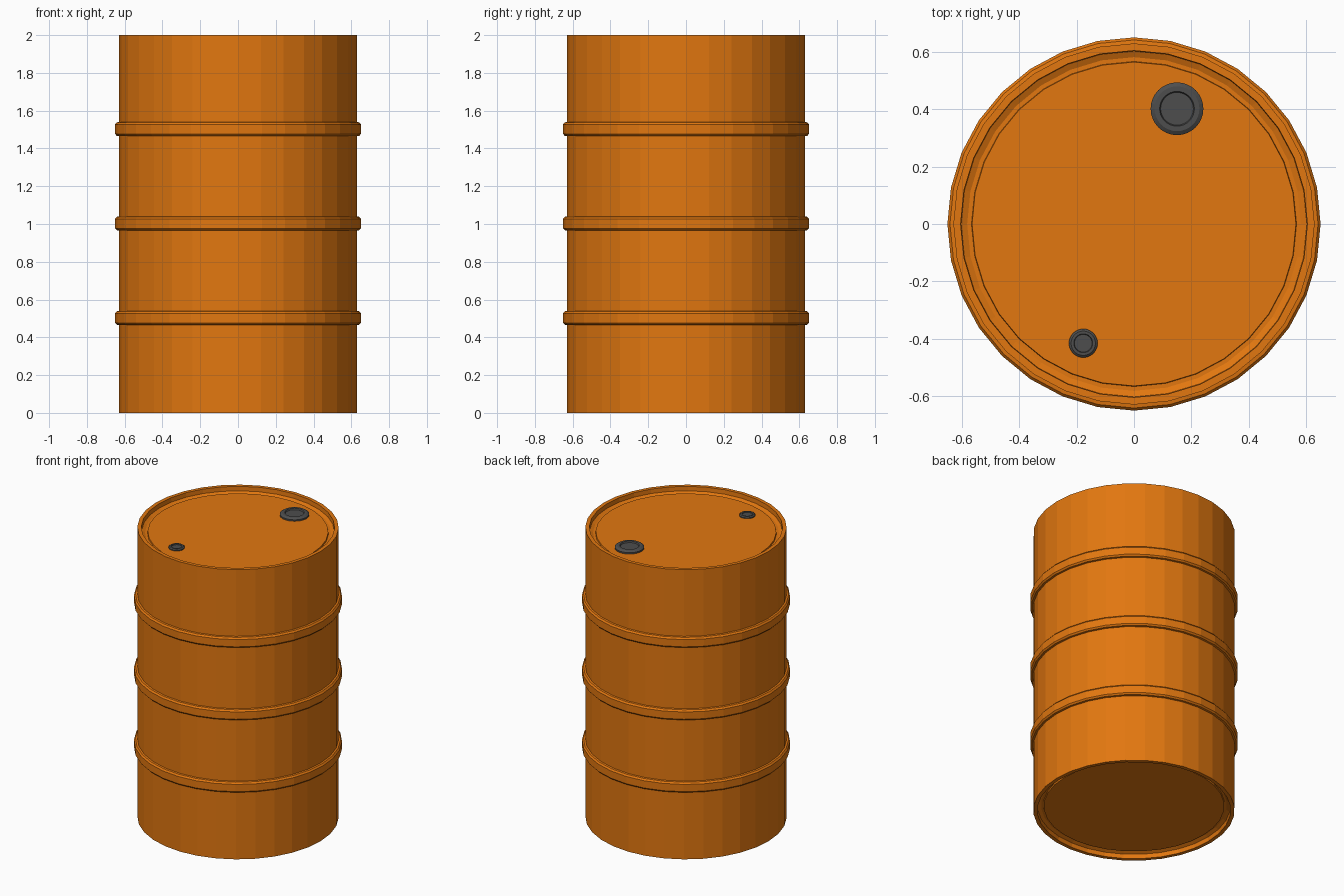
import bpy, bmesh, math

if "Cube" in bpy.data.objects:
    bpy.data.objects.remove(bpy.data.objects["Cube"])


def material(name, rgb):
    m = bpy.data.materials.new(name)
    m.diffuse_color = (*rgb, 1)
    m.use_nodes = True
    m.node_tree.nodes["Principled BSDF"].inputs["Base Color"].default_value = m.diffuse_color
    return m


ORANGE = material("orange paint", (0.76, 0.185, 0.005))
GREY = material("dark grey", (0.075, 0.075, 0.075))
SIDES = 32


def lathe(name, profile, mat, centre=(0, 0, 0), sides=SIDES):
    """Turn a (radius, height) profile around z; radius 0 makes a pole."""
    bm = bmesh.new()
    rings = []
    for r, z in profile:
        n = 1 if r == 0 else sides
        rings.append([bm.verts.new((r * math.cos(math.tau * i / sides),
                                    r * math.sin(math.tau * i / sides), z))
                      for i in range(n)])
    for a, b in zip(rings, rings[1:]):
        for i in range(sides):
            quad = []
            for v in (a[i % len(a)], a[(i + 1) % len(a)],
                      b[(i + 1) % len(b)], b[i % len(b)]):
                if v not in quad:
                    quad.append(v)
            bm.faces.new(quad)
    bmesh.ops.recalc_face_normals(bm, faces=bm.faces[:])
    me = bpy.data.meshes.new(name)
    bm.to_mesh(me)
    bm.free()
    me.materials.append(mat)
    ob = bpy.data.objects.new(name, me)
    ob.location = centre
    bpy.context.collection.objects.link(ob)
    return ob


# Drum: recessed ends with a raised rim and groove, three rolling hoops
end = [(0, 0.03), (0.565, 0.03), (0.567, 0.04), (0.582, 0.04),
       (0.603, 0.03), (0.605, 0), (0.63, 0)]
hoops = []
for z in (0.503, 1.003, 1.503):
    hoops += [(0.63, z - 0.038), (0.642, z - 0.036), (0.651, z - 0.026),
              (0.651, z + 0.024), (0.642, z + 0.035), (0.63, z + 0.037)]
top = [(r, 2 - z) for r, z in reversed(end)]
lathe("drum_body", end + hoops + top, ORANGE)


# Screw caps in the lid: flange with a raised ring and sunken centre
def cap(name, x, y, r, h):
    lathe(name, [(0, 0), (r, 0), (r, h * 0.6), (r * 0.85, h),
                 (r * 0.66, h), (r * 0.62, h * 0.6), (0, h * 0.6)],
          GREY, (x, y, 1.967))


cap("large_cap", 0.15, 0.402, 0.092, 0.022)
cap("small_cap", -0.177, -0.416, 0.05, 0.015)
